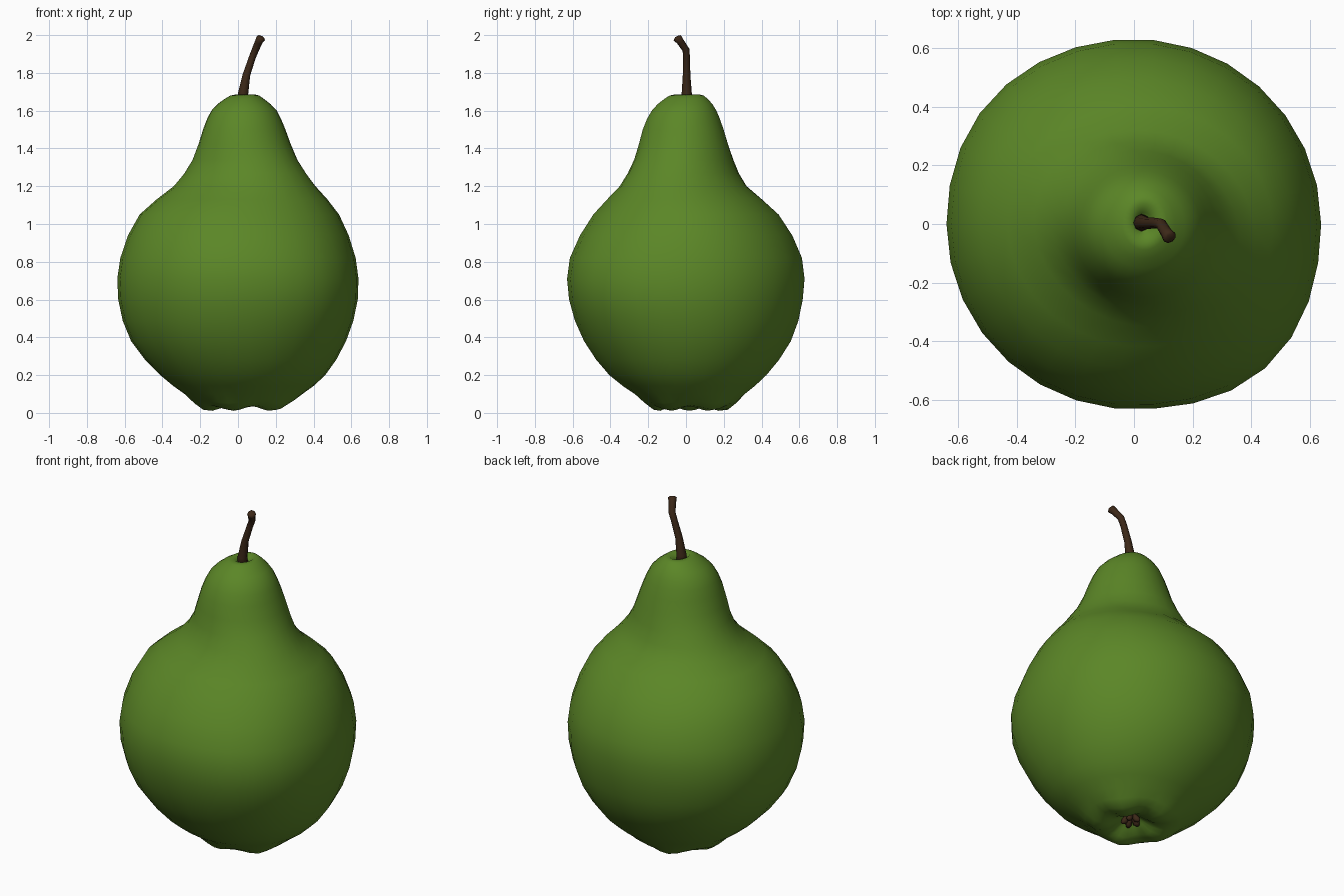
import bpy, bmesh, math
from mathutils import Vector

if "Cube" in bpy.data.objects:
    bpy.data.objects.remove(bpy.data.objects["Cube"])


def material(name, rgb):
    m = bpy.data.materials.new(name)
    m.diffuse_color = (*rgb, 1)
    m.use_nodes = True
    m.node_tree.nodes["Principled BSDF"].inputs["Base Color"].default_value = m.diffuse_color
    return m


GREEN = material("green_skin", (0.105, 0.24, 0.02))
BROWN = material("brown_wood", (0.045, 0.021, 0.009))


def loft(name, rings, mat):
    """Skin a list of equal-length point rings and cap both ends."""
    bm = bmesh.new()
    rows = [[bm.verts.new(p) for p in ring] for ring in rings]
    n = len(rows[0])
    for a, b in zip(rows, rows[1:]):
        for i in range(n):
            j = (i + 1) % n
            bm.faces.new((a[i], a[j], b[j], b[i]))
    bm.faces.new(rows[0][::-1])
    bm.faces.new(rows[-1])
    bmesh.ops.recalc_face_normals(bm, faces=bm.faces)
    me = bpy.data.meshes.new(name)
    bm.to_mesh(me)
    bm.free()
    me.polygons.foreach_set("use_smooth", [True] * len(me.polygons))
    me.materials.append(mat)
    ob = bpy.data.objects.new(name, me)
    bpy.context.collection.objects.link(ob)


def tube(name, path, sides=8):
    """Round tube along (x, y, z, radius) stations."""
    pts = [Vector(p[:3]) for p in path]
    rings = []
    for k, p in enumerate(pts):
        d = (pts[min(k + 1, len(pts) - 1)] - pts[max(k - 1, 0)]).normalized()
        u = d.cross(Vector((0, 1, 0.01))).normalized()
        v = d.cross(u)
        rings.append([p + path[k][3] * (u * math.cos(t) + v * math.sin(t))
                      for t in (math.tau * i / sides for i in range(sides))])
    loft(name, rings, BROWN)


def smooth_stations(keys):
    """Add a Catmull-Rom midpoint between neighbouring stations."""
    last = len(keys) - 1
    out = []
    for k in range(last):
        a, b, c, d = (keys[min(max(k + o, 0), last)] for o in (-1, 0, 1, 2))
        out += [b, [(9 * (q + r) - p - s) / 16 for p, q, r, s in zip(a, b, c, d)]]
    return out + [keys[-1]]


def bell(z, centre, width):
    return math.exp(-((z - centre) / width) ** 2)


# Pear body outline: z, x centre, y centre, x radius, y radius
OUTLINE = [
    (0.10, 0.02, 0.0, 0.03, 0.03),
    (0.035, 0.025, 0.01, 0.115, 0.12),
    (0.028, 0.03, 0.025, 0.215, 0.205),
    (0.10, 0.03, 0.02, 0.312, 0.292),
    (0.20, 0.025, 0.01, 0.437, 0.418),
    (0.38, 0.003, 0.008, 0.569, 0.55),
    (0.60, 0.0, 0.0, 0.634, 0.621),
    (0.82, 0.0, 0.0, 0.623, 0.617),
    (1.05, 0.007, 0.0, 0.528, 0.493),
    (1.20, 0.035, -0.015, 0.375, 0.335),
    (1.34, 0.037, -0.012, 0.277, 0.262),
    (1.50, 0.033, -0.015, 0.218, 0.215),
    (1.60, 0.032, -0.01, 0.173, 0.172),
    (1.66, 0.033, 0.0, 0.107, 0.118),
    (1.686, 0.038, 0.005, 0.05, 0.065),
    (1.64, 0.03, 0.002, 0.01, 0.012),
]
SEGMENTS = 30
body = []
for z, cx, cy, rx, ry in smooth_stations(OUTLINE):
    lobes = 0.012 * bell(z, 0.015, 0.05)     # five bumps underneath
    pinch = 0.06 * bell(z, 1.27, 0.1)        # diagonal neck crease
    bulge = bell(z, 0.65, 0.35)              # fuller front right and back left
    ring = []
    for i in range(SEGMENTS):
        t = math.tau * i / SEGMENTS
        w = math.sin(2 * t)
        s = 1 - pinch * w + bulge * max(0, -w) ** 2 * (0.033 - 0.022 * math.sin(t))
        ring.append((cx + rx * s * math.cos(t), cy + ry * s * math.sin(t),
                     max(0, z + lobes * math.cos(5 * t))))
    body.append(ring)
loft("pear_body", body, GREEN)

# Bent stem with a flared base and knobbly tip
tube("stem", [(0.025, 0.005, 1.63, 0.032), (0.027, 0.004, 1.69, 0.027),
              (0.045, 0.003, 1.79, 0.02), (0.075, 0.003, 1.88, 0.018),
              (0.092, 0.0, 1.922, 0.019), (0.11, -0.03, 1.965, 0.02),
              (0.121, -0.045, 1.984, 0.024), (0.123, -0.048, 1.99, 0.014)])

# Dried blossom leaves in the bottom hollow
for k in range(5):
    a = math.tau * (k + 0.5) / 5
    c, s = math.cos(a), math.sin(a)
    tube(f"calyx_leaf_{k + 1}", [
        (0.02 + r * c, r * s, z, w) for r, z, w in
        ((0.01, 0.11, 0.014), (0.025, 0.085, 0.017),
         (0.038, 0.066, 0.018), (0.05, 0.055, 0.008))], 6)
